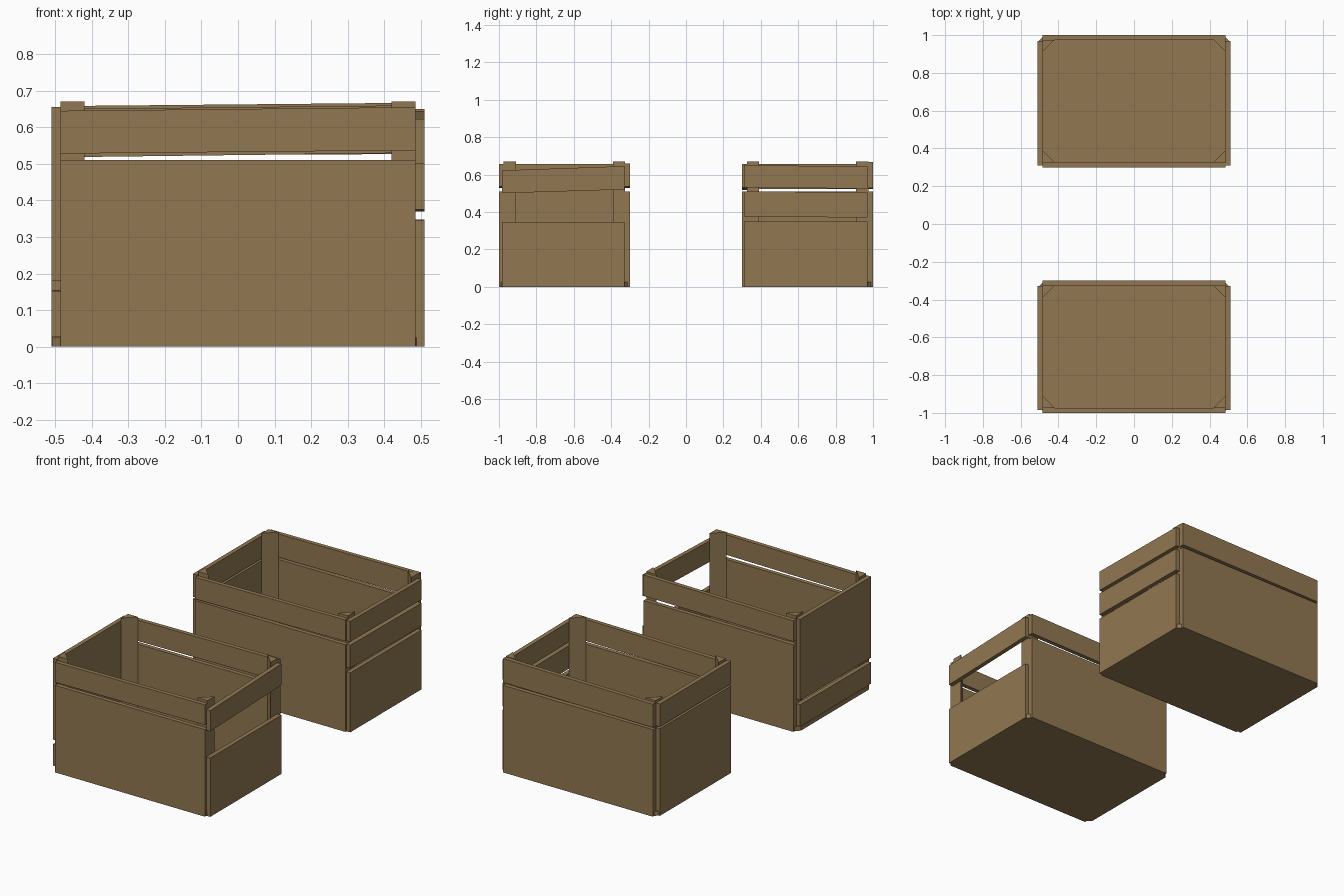
import bpy, bmesh

if "Cube" in bpy.data.objects:
    bpy.data.objects.remove(bpy.data.objects["Cube"])

wood = bpy.data.materials.new("brown wood")
wood.diffuse_color = (0.285, 0.187, 0.085, 1)
wood.use_nodes = True
wood.node_tree.nodes["Principled BSDF"].inputs["Base Color"].default_value = wood.diffuse_color

T = 0.025          # board thickness
HX, HY = 0.51, 0.35  # half size of one crate


def prism(name, pts, offset):
    """Extrude a flat outline of 3D points along an offset vector."""
    bm = bmesh.new()
    face = bm.faces.new([bm.verts.new(p) for p in pts])
    ext = bmesh.ops.extrude_face_region(bm, geom=[face])
    verts = [g for g in ext["geom"] if isinstance(g, bmesh.types.BMVert)]
    bmesh.ops.translate(bm, verts=verts, vec=offset)
    bmesh.ops.recalc_face_normals(bm, faces=bm.faces)
    mesh = bpy.data.meshes.new(name)
    bm.to_mesh(mesh)
    bm.free()
    mesh.materials.append(wood)
    bpy.context.collection.objects.link(bpy.data.objects.new(name, mesh))


def long_board(name, cy, side, z):
    """Board along x; z = left bottom, left top, right bottom, right top."""
    y = cy + side * HY
    w = HX - T
    prism(name, [(-w, y, z[0]), (w, y, z[2]), (w, y, z[3]), (-w, y, z[1])],
          (0, -side * T, 0))


def end_board(name, y0, y1, side, z):
    """Board along y; z = bottom, top at y0, then bottom, top at y1."""
    x = side * HX
    prism(name, [(x, y0, z[0]), (x, y1, z[2]), (x, y1, z[3]), (x, y0, z[1])],
          (-side * T, 0, 0))


def flat(b, t):
    return (b, t, b, t)


def crate(label, cy, y0, y1, front_slat, back_slat, right_boards, left_boards):
    # floor with clipped corners, a hair inside the boards
    c, hx, hy = 0.035, HX - 0.001, HY - 0.001
    pts = [(hx, cy - hy + c), (hx, cy + hy - c), (hx - c, cy + hy), (-hx + c, cy + hy),
           (-hx, cy + hy - c), (-hx, cy - hy + c), (-hx + c, cy - hy), (hx - c, cy - hy)]
    prism(label + "_floor", [(x, y, 0) for x, y in pts], (0, 0, T))
    # triangular corner posts
    for sx in (-1, 1):
        for sy in (-1, 1):
            x, y = sx * (HX - T), cy + sy * (HY - T)
            prism(label + "_corner_post",
                  [(x, y, 0.02), (x - sx * 0.065, y, 0.02), (x, y - sy * 0.065, 0.02)],
                  (0, 0, 0.65))
    # long walls: big panel with a slightly crooked slat above
    for side, part, slat in ((-1, "front", front_slat), (1, "back", back_slat)):
        long_board(f"{label}_{part}_panel", cy, side, flat(0, 0.51))
        long_board(f"{label}_{part}_slat", cy, side, slat)
    # end walls
    for side, part, boards in ((1, "right", right_boards), (-1, "left", left_boards)):
        for z in boards:
            end_board(f"{label}_{part}_board", y0, y1, side, z)


crate("front_crate", -0.65, -0.985, -0.328,
      (0.528, 0.645, 0.537, 0.655), (0.528, 0.65, 0.537, 0.66),
      [flat(0, 0.345), (0.50, 0.622, 0.52, 0.645)],
      [(0.028, 0.152, 0.028, 0.155), flat(0.18, 0.655)])

crate("back_crate", 0.65, 0.31, 0.97,
      (0.518, 0.645, 0.53, 0.655), (0.522, 0.658, 0.527, 0.667),
      [flat(0, 0.348), (0.375, 0.51, 0.37, 0.505), (0.53, 0.65, 0.525, 0.643)],
      [flat(0, 0.51), flat(0.522, 0.655)])
